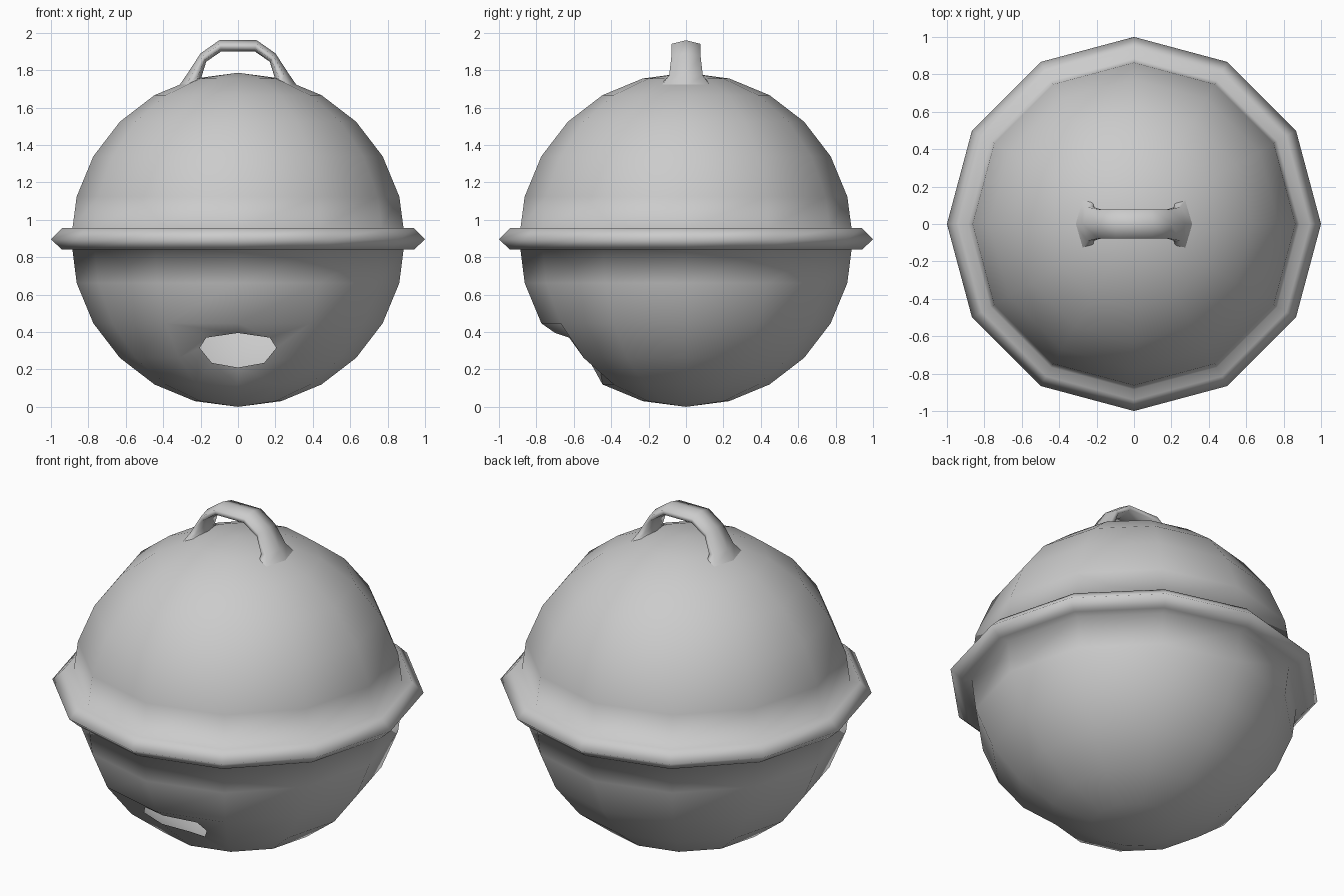
import bpy, bmesh, math
from mathutils import Vector

if "Cube" in bpy.data.objects:
    bpy.data.objects.remove(bpy.data.objects["Cube"])

SIDES, R, CZ = 12, 0.893, 0.893


def finish(name, bm):
    bmesh.ops.recalc_face_normals(bm, faces=bm.faces[:])
    for f in bm.faces:
        f.smooth = True
    me = bpy.data.meshes.new(name)
    bm.to_mesh(me)
    bm.free()
    ob = bpy.data.objects.new(name, me)
    bpy.context.collection.objects.link(ob)
    return ob


def bridge(bm, a, b):
    n = len(a)
    return [bm.faces.new((a[i], a[(i + 1) % n], b[(i + 1) % n], b[i])) for i in range(n)]


# Bell shell: half-sphere profiles with the raised band between them
def ball_point(deg):
    t = math.radians(deg)
    return R * math.sin(t), CZ - R * math.cos(t)


profile = [ball_point(15 * i) for i in range(1, 6)]
profile += [(0.885, 0.84), (0.94, 0.84), (1.0, 0.895), (0.94, 0.955), (0.885, 0.955)]
profile += [ball_point(15 * i) for i in range(7, 12)]

bm = bmesh.new()
rings = []
for r, z in profile:
    rings.append([bm.verts.new((r * math.cos(2 * math.pi * k / SIDES),
                                r * math.sin(2 * math.pi * k / SIDES), z))
                  for k in range(SIDES)])
walls = [bridge(bm, a, b) for a, b in zip(rings, rings[1:])]
for ring, z in ((rings[0], 0.0), (rings[-1], 2 * CZ)):
    pole = bm.verts.new((0, 0, z))
    for i in range(SIDES):
        bm.faces.new((ring[i], ring[(i + 1) % SIDES], pole))

# Sound opening: four front faces replaced by an inset eight-sided rim
c = 9  # column of the front (-y) vertices
lo, mid, hi = rings[1], rings[2], rings[3]
outer = [hi[c], hi[c + 1], mid[c + 1], lo[c + 1], lo[c], lo[c - 1], mid[c - 1], hi[c - 1]]
center = mid[c]
bmesh.ops.delete(bm, geom=[center], context='VERTS')
half = [(0, -0.70, 0.395), (0.17, -0.625, 0.37), (0.205, -0.585, 0.315),
        (0.14, -0.51, 0.235), (0, -0.46, 0.21)]
rim = half + [(-x, y, z) for x, y, z in half[3:0:-1]]
rim = [bm.verts.new(p) for p in rim]
bridge(bm, outer, rim)
finish("bell_shell", bm)

# Hanging loop: six-sided section swept over an arch, flared at the feet
# each row: inner (x, z), outer (x, z), half width
side = [((0.19, 1.735), (0.32, 1.71), 0.13),
        ((0.195, 1.765), (0.275, 1.775), 0.09),
        ((0.17, 1.845), (0.20, 1.89), 0.078),
        ((0.09, 1.90), (0.10, 1.96), 0.078)]
arch = [(s, 1) for s in side] + [(s, -1) for s in side[::-1]]
bm = bmesh.new()
loops = []
for ((ix, iz), (ox, oz), w), sign in arch:
    a, b = Vector((sign * ix, 0, iz)), Vector((sign * ox, 0, oz))
    loops.append([bm.verts.new(a.lerp(b, t) + Vector((0, y * w, 0)))
                  for t, y in ((1, 0), (0.67, 1), (0.25, 1), (0, 0), (0.25, -1), (0.67, -1))])
for a, b in zip(loops, loops[1:]):
    bridge(bm, a, b)
finish("hanging_loop", bm)
